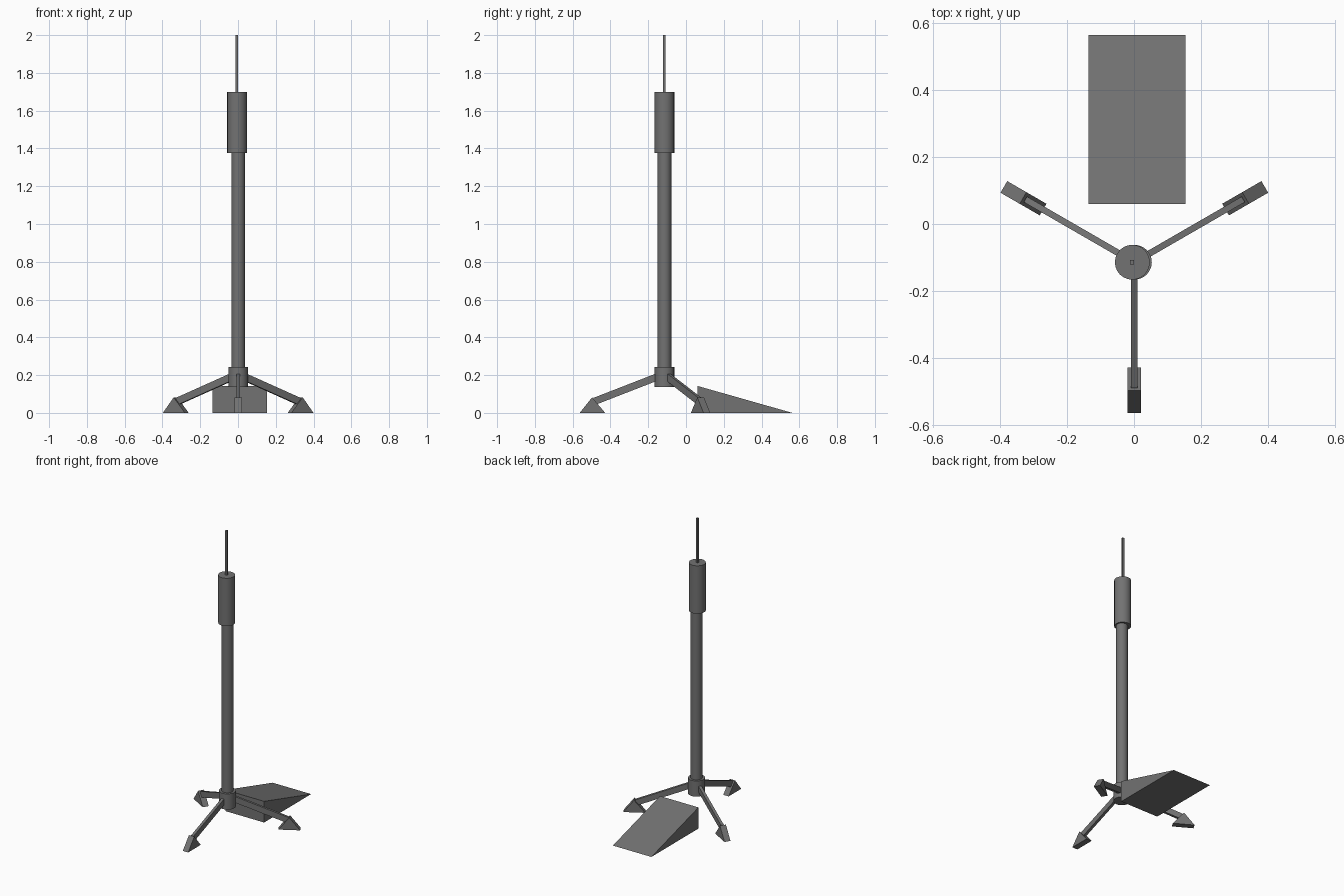
import bpy, bmesh
from math import pi, radians
from mathutils import Matrix

if "Cube" in bpy.data.objects:
    bpy.data.objects.remove(bpy.data.objects["Cube"])

HUB_X, HUB_Y = 0.001, -0.114

dark = bpy.data.materials.new("dark_grey")
dark.diffuse_color = (0.17, 0.17, 0.17, 1)
dark.use_nodes = True
dark.node_tree.nodes["Principled BSDF"].inputs["Base Color"].default_value = dark.diffuse_color


def cylinder(name, radius, z0, z1, x=HUB_X, sides=24):
    bpy.ops.mesh.primitive_cylinder_add(vertices=sides, radius=radius, depth=z1 - z0,
                                        location=(x, HUB_Y, (z0 + z1) / 2))
    ob = bpy.context.object
    ob.name = name
    ob.data.materials.append(dark)
    bpy.ops.object.shade_smooth_by_angle(angle=radians(30))
    return ob


def extruded(name, profile, width, matrix):
    """Closed (x, z) profile extruded along y, centred, then placed by matrix."""
    bm = bmesh.new()
    face = bm.faces.new([bm.verts.new((r, -width / 2, z)) for r, z in profile])
    new = bmesh.ops.extrude_face_region(bm, geom=[face])["geom"]
    bmesh.ops.translate(bm, vec=(0, width, 0),
                        verts=[g for g in new if isinstance(g, bmesh.types.BMVert)])
    bmesh.ops.recalc_face_normals(bm, faces=bm.faces)
    mesh = bpy.data.meshes.new(name)
    bm.to_mesh(mesh)
    bm.free()
    mesh.materials.append(dark)
    ob = bpy.data.objects.new(name, mesh)
    ob.matrix_world = matrix
    bpy.context.collection.objects.link(ob)
    return ob


# Upright: hub, pole, wider head and a thin square rod
cylinder("hub", 0.052, 0.137, 0.243)
cylinder("pole", 0.036, 0.15, 1.40)
cylinder("head", 0.052, 1.376, 1.70, x=-0.005)
bpy.ops.mesh.primitive_cube_add(size=1, location=(-0.006, HUB_Y, 1.845))
rod = bpy.context.object
rod.name = "top_rod"
rod.scale = (0.013, 0.013, 0.31)
rod.data.materials.append(dark)

# Three sloping legs with triangular feet
leg_profile = [(0.02, 0.177), (0.02, 0.218), (0.375, 0.08), (0.375, 0.039)]
foot_profile = [(0.314, 0), (0.383, 0.082), (0.449, 0)]
for label, angle in (("front", -90), ("right", 30), ("left", 150)):
    place = Matrix.Translation((HUB_X, HUB_Y, 0)) @ Matrix.Rotation(radians(angle), 4, 'Z')
    extruded(label + "_leg", leg_profile, 0.019, place)
    extruded(label + "_foot", foot_profile, 0.04, place)

# Separate wedge behind the stand, sloping down to the back
extruded("wedge", [(0.06, 0), (0.06, 0.143), (0.563, 0)], 0.288,
         Matrix.Translation((0.009, 0, 0)) @ Matrix.Rotation(pi / 2, 4, 'Z'))
